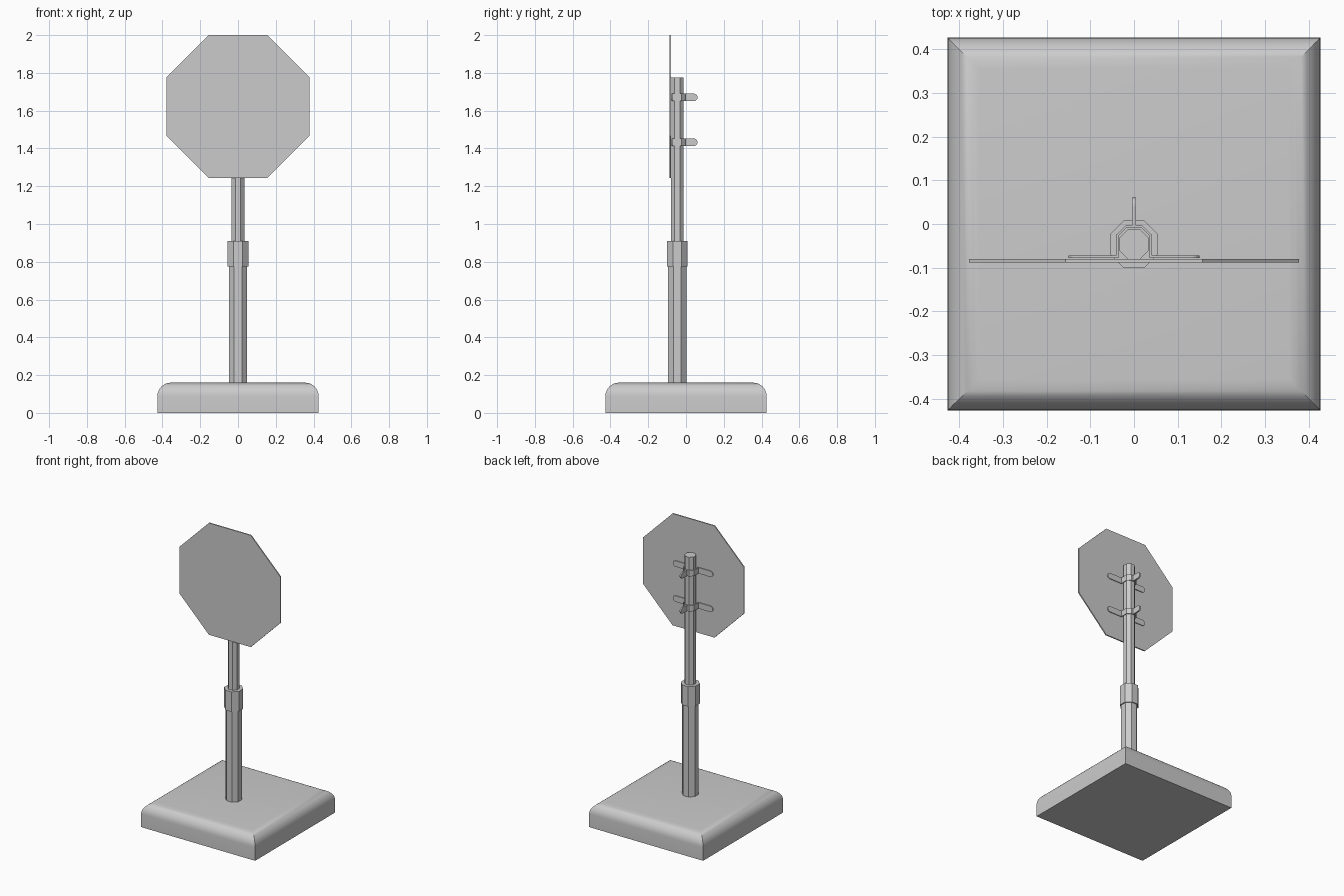
import bpy, bmesh, math
from math import pi, sin, cos, sqrt, radians

if "Cube" in bpy.data.objects:
    bpy.data.objects.remove(bpy.data.objects["Cube"])


def make_object(name, bm):
    bmesh.ops.recalc_face_normals(bm, faces=bm.faces)
    mesh = bpy.data.meshes.new(name)
    bm.to_mesh(mesh)
    bm.free()
    obj = bpy.data.objects.new(name, mesh)
    bpy.context.collection.objects.link(obj)
    return obj


def octagon_prism(name, apothem, depth, centre, tilt=0):
    """Flat-sided octagon, flats aligned with the axes."""
    bpy.ops.mesh.primitive_cylinder_add(
        vertices=8, radius=apothem / cos(pi / 8), depth=depth)
    obj = bpy.context.object
    obj.name = name
    for v in obj.data.vertices:
        x, y = v.co.x, v.co.y
        v.co.x = x * cos(pi / 8) - y * sin(pi / 8)
        v.co.y = x * sin(pi / 8) + y * cos(pi / 8)
    obj.rotation_euler.x = tilt
    obj.location = centre
    return obj


# Base: stacked square loops with a rounded, mitred upper edge
R, HALF, TOP, STEPS = 0.072, 0.427, 0.16, 8
profile = [(HALF, 0.0)]
for i in range(STEPS + 1):
    a = pi / 2 * i / STEPS
    profile.append((HALF - R + R * cos(a), TOP - R + R * sin(a)))
bm = bmesh.new()
loops = [[bm.verts.new((sx * h, sy * h, z))
          for sx, sy in ((-1, -1), (1, -1), (1, 1), (-1, 1))] for h, z in profile]
for lo, hi in zip(loops, loops[1:]):
    for i in range(4):
        j = (i + 1) % 4
        bm.faces.new((lo[i], lo[j], hi[j], hi[i]))
bm.faces.new(loops[0])
bm.faces.new(loops[-1])
base = make_object("base", bm)
bpy.context.view_layer.objects.active = base
base.select_set(True)
bpy.ops.object.shade_smooth_by_angle(angle=radians(30))
base.select_set(False)

# Telescoping post
POST_Y = -0.046
for name, apothem, z0, z1 in (("lower_post", 0.048, 0.15, 0.79),
                              ("post_collar", 0.055, 0.775, 0.91),
                              ("upper_post", 0.034, 0.90, 1.775)):
    octagon_prism(name, apothem, z1 - z0, (0, POST_Y, (z0 + z1) / 2))

# Sign plate
octagon_prism("sign_plate", 0.378, 0.008, (0, -0.084, 1.622), pi / 2)


# Clamps: half strap bent around the post, rounded at both ends, mirrored
def clamp(name, z, h=0.02, thick=0.005):
    arc = [(1 - cos(pi / 2 * i / 5), max(sin(pi / 2 * i / 5), 0.05)) for i in range(6)]
    stations = [(0.15 - h * d, -0.075, h * w) for d, w in arc]
    stations += [(0.0385, -0.075, h), (0.0385, -0.026, h),
                 (0.018, -0.006, h), (0.0025, -0.006, h)]
    stations += [(0.0025, 0.061 - h * d, h * w) for d, w in reversed(arc)]
    bm = bmesh.new()
    pairs = [(bm.verts.new((x, y, z - w)), bm.verts.new((x, y, z + w)))
             for x, y, w in stations]
    for (a, b), (c, d) in zip(pairs, pairs[1:]):
        bm.faces.new((a, c, d, b))
    obj = make_object(name, bm)
    solid = obj.modifiers.new("thickness", 'SOLIDIFY')
    solid.thickness = thick
    solid.offset = 0
    solid.use_even_offset = True
    mirror = obj.modifiers.new("other_half", 'MIRROR')
    mirror.use_mirror_merge = False


clamp("upper_clamp", 1.67)
clamp("lower_clamp", 1.433)
